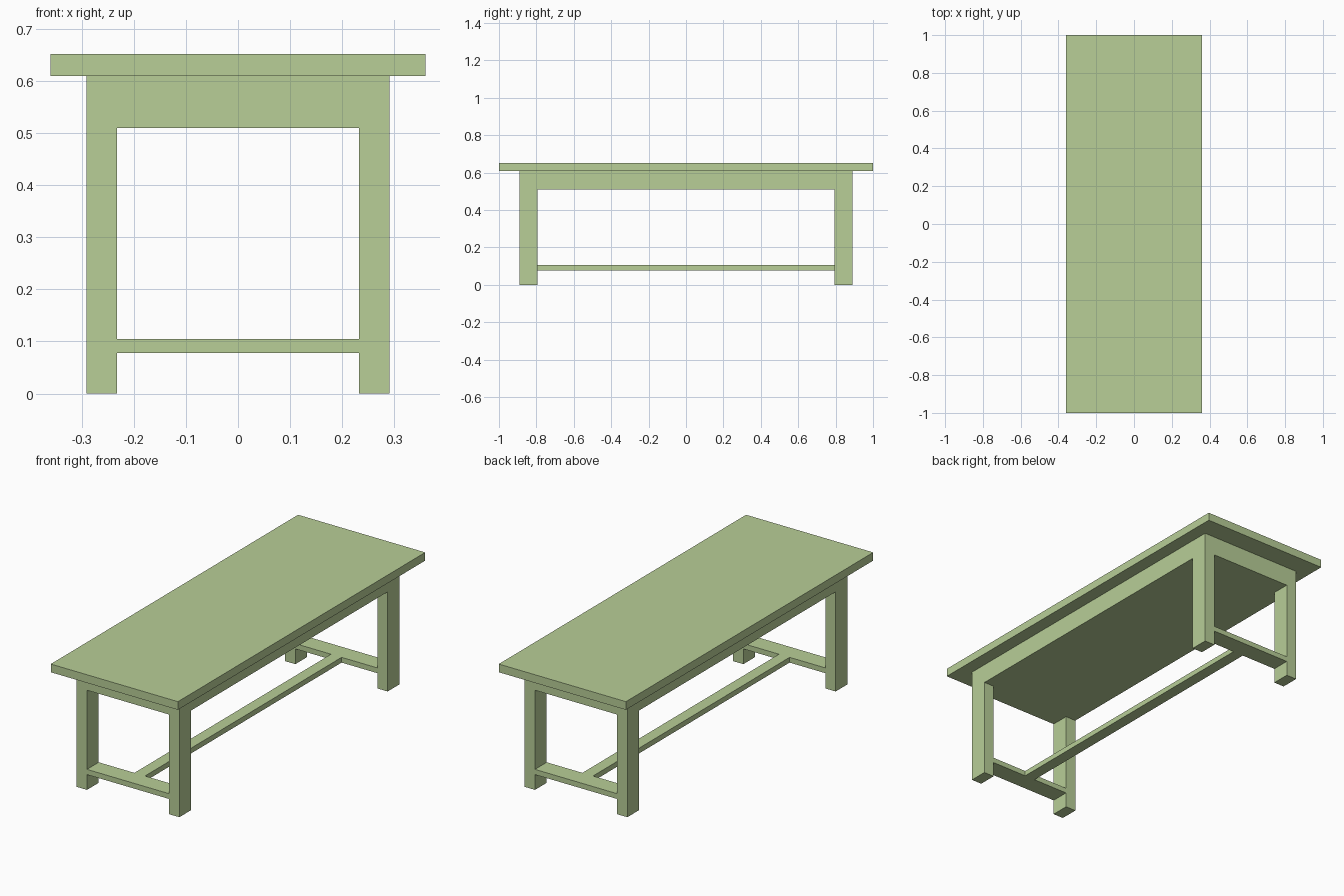
import bpy
import bmesh
from mathutils import Vector

if "Cube" in bpy.data.objects:
    bpy.data.objects.remove(bpy.data.objects["Cube"])

green = bpy.data.materials.new("green_paint")
green.diffuse_color = (0.48, 0.62, 0.31, 1.0)
green.use_nodes = True
green.node_tree.nodes["Principled BSDF"].inputs["Base Color"].default_value = green.diffuse_color


def box(name, low, high):
    """Box between two opposite corners."""
    low, high = Vector(low), Vector(high)
    bm = bmesh.new()
    bmesh.ops.create_cube(bm, size=1)
    bmesh.ops.scale(bm, vec=high - low, verts=bm.verts)
    bmesh.ops.translate(bm, vec=(low + high) / 2, verts=bm.verts)
    mesh = bpy.data.meshes.new(name)
    bm.to_mesh(mesh)
    bm.free()
    mesh.materials.append(green)
    obj = bpy.data.objects.new(name, mesh)
    bpy.context.collection.objects.link(obj)
    return obj


def mirror(obj, x, y):
    """Repeat a part across the table's centre planes."""
    mod = obj.modifiers.new("Mirror", 'MIRROR')
    mod.use_axis = (x, y, False)


X_IN, X_OUT = 0.232, 0.291      # leg faces across the table
Y_IN, Y_OUT = 0.795, 0.89       # leg faces along the table
APRON_Z, TOP_Z = 0.51, 0.61
BAR_LOW, BAR_HIGH = 0.078, 0.105

# Overhanging slab and the solid apron block beneath it
box("tabletop", (-0.36, -1, TOP_Z), (0.36, 1, 0.652))
box("apron", (-X_OUT, -Y_OUT, APRON_Z), (X_OUT, Y_OUT, TOP_Z))

# Four legs, flush with the apron
legs = box("legs", (X_IN, Y_IN, 0), (X_OUT, Y_OUT, APRON_Z))
mirror(legs, True, True)

# Low H-shaped stretcher
ends = box("end_stretchers", (-X_IN, Y_IN, BAR_LOW), (X_IN, Y_OUT, BAR_HIGH))
mirror(ends, False, True)
box("long_stretcher", (-0.03, -Y_IN, BAR_LOW), (0.03, Y_IN, BAR_HIGH))
